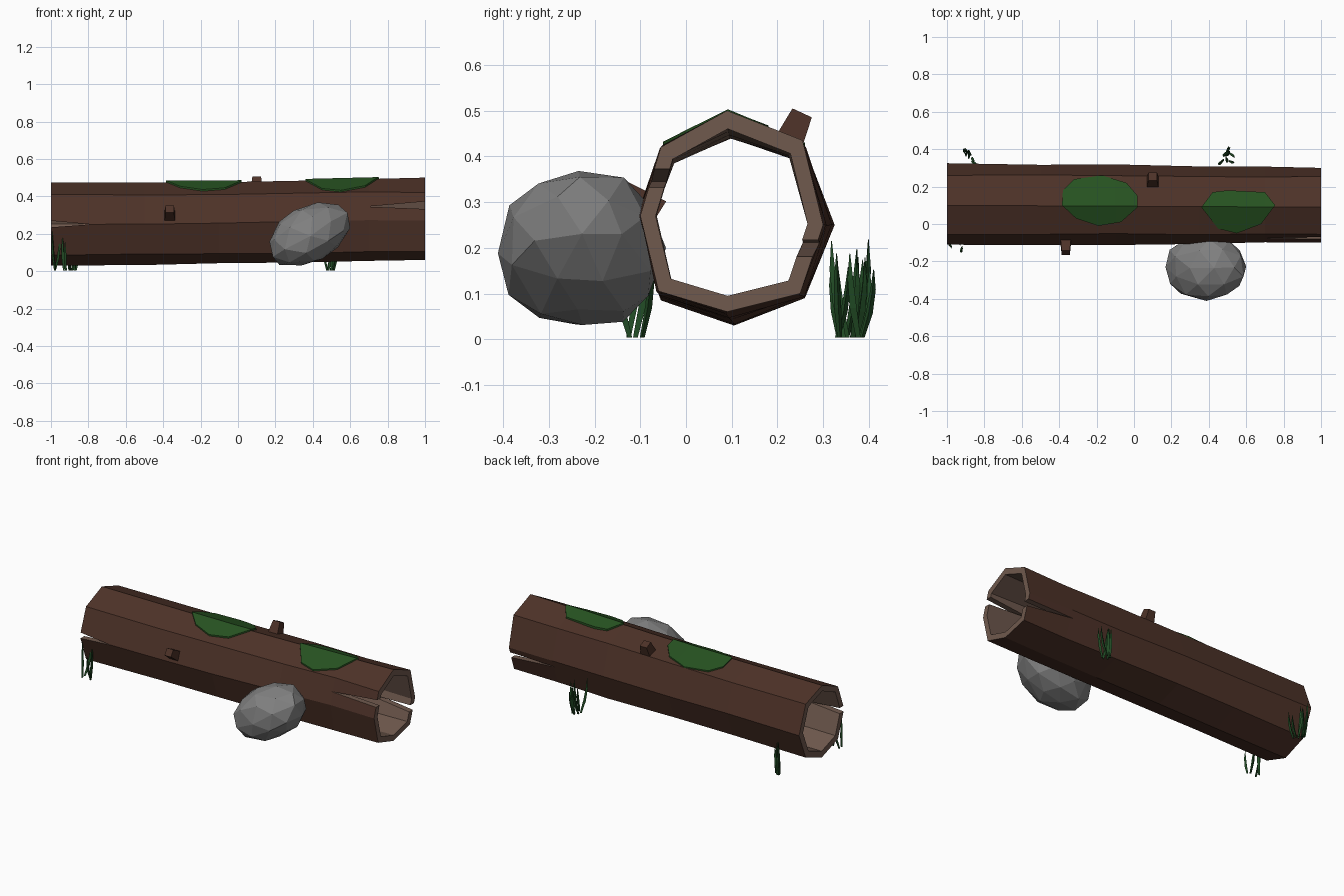
import bpy, bmesh, math, random
from mathutils import Vector, Matrix
from mathutils.bvhtree import BVHTree

if "Cube" in bpy.data.objects:
    bpy.data.objects.remove(bpy.data.objects["Cube"])

random.seed(4)


def material(name, rgb):
    m = bpy.data.materials.new(name)
    m.diffuse_color = (*rgb, 1)
    m.use_nodes = True
    m.node_tree.nodes["Principled BSDF"].inputs["Base Color"].default_value = m.diffuse_color
    return m


bark = material("bark", (0.075, 0.032, 0.021))
wood = material("inner_wood", (0.16, 0.10, 0.075))
moss = material("moss", (0.02, 0.085, 0.015))
grass = material("grass", (0.015, 0.07, 0.018))
stone = material("stone", (0.22, 0.22, 0.22))


def add(name, bm, *mats):
    bmesh.ops.recalc_face_normals(bm, faces=bm.faces)
    me = bpy.data.meshes.new(name)
    bm.to_mesh(me)
    bm.free()
    for m in mats:
        me.materials.append(m)
    ob = bpy.data.objects.new(name, me)
    bpy.context.collection.objects.link(ob)
    return ob


# Hollow log: octagonal rings blended from the left end to the right end (y, z)
LEFT = [(.10, .475), (.26, .42), (.325, .25), (.26, .09),
        (.105, .03), (-.055, .085), (-.115, .25), (-.055, .41)]
RIGHT = [(.09, .50), (.255, .435), (.30, .25), (.25, .10),
         (.09, .06), (-.06, .105), (-.10, .27), (-.055, .42)]
XS = [-1, -.5, -.1, .35, .7, 1]
bm = bmesh.new()
outer, inner = [], []
for x in XS:
    t = (x + 1) / 2
    o, i = [], []
    for k, (a, b) in enumerate(zip(LEFT, RIGHT)):
        j = 0.006 if abs(x) < 1 and k else 0
        y = a[0] + (b[0] - a[0]) * t + random.uniform(-j, j)
        z = a[1] + (b[1] - a[1]) * t + random.uniform(-j, j)
        if k == 0:
            z = .475 + .025 * max(0, x)
        o.append(bm.verts.new((x, y, z)))
        i.append(bm.verts.new((x, .098 + (y - .098) * .83, .265 + (z - .265) * .83)))
    outer.append(o)
    inner.append(i)


def bridge(r, s, mat):
    for k in range(8):
        n = (k + 1) % 8
        bm.faces.new((r[k], r[n], s[n], s[k])).material_index = mat


for n in range(len(XS) - 1):
    bridge(outer[n], outer[n + 1], 0)
    bridge(inner[n], inner[n + 1], 1)
bridge(outer[0], inner[0], 1)
bridge(outer[-1], inner[-1], 1)
log = add("hollow_log", bm, bark, wood)
surface = BVHTree.FromPolygons([v.co for v in log.data.vertices],
                               [p.vertices[:] for p in log.data.polygons])


# Wedge cracks split into the log ends
def crack(name, tip, end, z_tip, z_end, half, y0, y1):
    bm = bmesh.new()
    rows = [[bm.verts.new((x, y, z)) for x, z in
             ((tip, z_tip), (end, z_end - half), (end, z_end + half))] for y in (y0, y1)]
    bm.faces.new(rows[0])
    bm.faces.new(rows[1])
    for k in range(3):
        n = (k + 1) % 3
        bm.faces.new((rows[0][k], rows[0][n], rows[1][n], rows[1][k]))
    for f in bm.faces:
        f.material_index = 1
    cut = add(name, bm, bark, wood)
    cut.hide_render = True
    mod = log.modifiers.new(name, 'BOOLEAN')
    mod.operation = 'DIFFERENCE'
    mod.solver = 'EXACT'
    mod.object = cut
    return cut


cutters = [crack("crack_cutter_right_front", .69, 1.03, .345, .353, .022, -.2, .08),
           crack("crack_cutter_right_back", .68, 1.03, .21, .198, .02, .12, .4),
           crack("crack_cutter_left_front", -.79, -1.03, .25, .252, .02, -.2, .08)]
bpy.context.view_layer.update()
cut_mesh = bpy.data.meshes.new_from_object(
    log.evaluated_get(bpy.context.evaluated_depsgraph_get()))
log.modifiers.clear()
log.data = cut_mesh
for c in cutters:
    bpy.data.objects.remove(c)


# Moss patches draped over the top ridge
def moss_patch(name, outline):
    bm = bmesh.new()
    bm.faces.new([bm.verts.new((x, y, 0)) for x, y in outline])
    planes = [((0, .095, 0), (.005, 1, 0))] + [((x, 0, 0), (1, 0, 0)) for x in XS[1:-1]]
    for co, no in planes:
        bmesh.ops.bisect_plane(bm, geom=bm.verts[:] + bm.edges[:] + bm.faces[:],
                               plane_co=co, plane_no=no)
    top = bm.faces[:]
    for v in bm.verts:
        hit = surface.ray_cast(Vector((v.co.x, v.co.y, 2)), Vector((0, 0, -1)))[0]
        v.co.z = hit.z + .009
    ext = bmesh.ops.extrude_face_region(bm, geom=top, use_keep_orig=True)
    for v in ext["geom"]:
        if isinstance(v, bmesh.types.BMVert):
            v.co.z -= .018
    add(name, bm, moss)


moss_patch("moss_left", [(-.385, .10), (-.38, .18), (-.32, .24), (-.17, .26), (-.04, .22),
                         (.02, .15), (.02, .09), (-.07, .01), (-.19, -.01), (-.31, .03)])
moss_patch("moss_right", [(.36, .09), (.42, .17), (.5, .18), (.7, .17), (.755, .10),
                          (.68, 0), (.55, -.05), (.45, -.025)])


# Broken branch stubs: tapered square pegs
def stub(name, base, tip, r0, r1):
    base, tip = Vector(base), Vector(tip)
    d = tip - base
    bm = bmesh.new()
    bmesh.ops.create_cone(bm, cap_ends=True, segments=4, radius1=r0, radius2=r1,
                          depth=d.length)
    side = Vector((1, 0, 0))
    d.normalize()
    rot = Matrix((side, d.cross(side), d)).transposed().to_4x4()
    spin = Matrix.Rotation(math.pi / 4, 4, 'Z')
    bm.transform(Matrix.Translation((base + tip) / 2) @ rot @ spin)
    add(name, bm, bark)


stub("branch_stub_top", (.10, .215, .41), (.10, .254, .495), .048, .033)
stub("branch_stub_front", (-.365, -.06, .275), (-.365, -.153, .333), .044, .031)

# Boulder: tilted, flattened low-poly ball
bm = bmesh.new()
bmesh.ops.create_icosphere(bm, subdivisions=2, radius=1)
bm.transform(Matrix.Translation((.38, -.232, .195)) @ Matrix.Rotation(-math.radians(30), 4, 'Y')
             @ Matrix.Diagonal((.24, .182, .155, 1)))
for v in bm.verts:
    v.co += Vector([random.uniform(-.008, .008) for _ in range(3)])
    v.co.z = max(v.co.z, .03 + .1 * abs(v.co.y + .2) ** 1.2)
add("boulder", bm, stone)


# Grass tufts: thin tapered three-sided blades
def tuft(name, cx, cy, sx, sy, count):
    bm = bmesh.new()
    for _ in range(count):
        x, y = cx + random.uniform(-sx, sx), cy + random.uniform(-sy, sy)
        lean = Vector((random.uniform(-.025, .025), random.uniform(-.025, .025), 0))
        h, a = random.uniform(.14, .215), random.uniform(0, 6.28)
        rings = []
        for t, r in ((0, .006), (.35, .009), (.7, .007), (1, .001)):
            c = Vector((x, y, .004 + h * t)) + lean * (t * t + .6 * math.sin(t * 3))
            rings.append([bm.verts.new(c + Vector((math.cos(a + k * 2.094) * r,
                                                   math.sin(a + k * 2.094) * r, 0)))
                          for k in range(3)])
        for p, q in zip(rings, rings[1:]):
            for k in range(3):
                n = (k + 1) % 3
                bm.faces.new((p[k], p[n], q[n], q[k]))
        bm.faces.new(rings[0])
        bm.faces.new(rings[-1])
    add(name, bm, grass)


tuft("grass_back_left", -.885, .362, .035, .032, 8)
tuft("grass_back_right", .49, .357, .035, .032, 8)
tuft("grass_front_left", -.945, -.115, .04, .02, 4)
